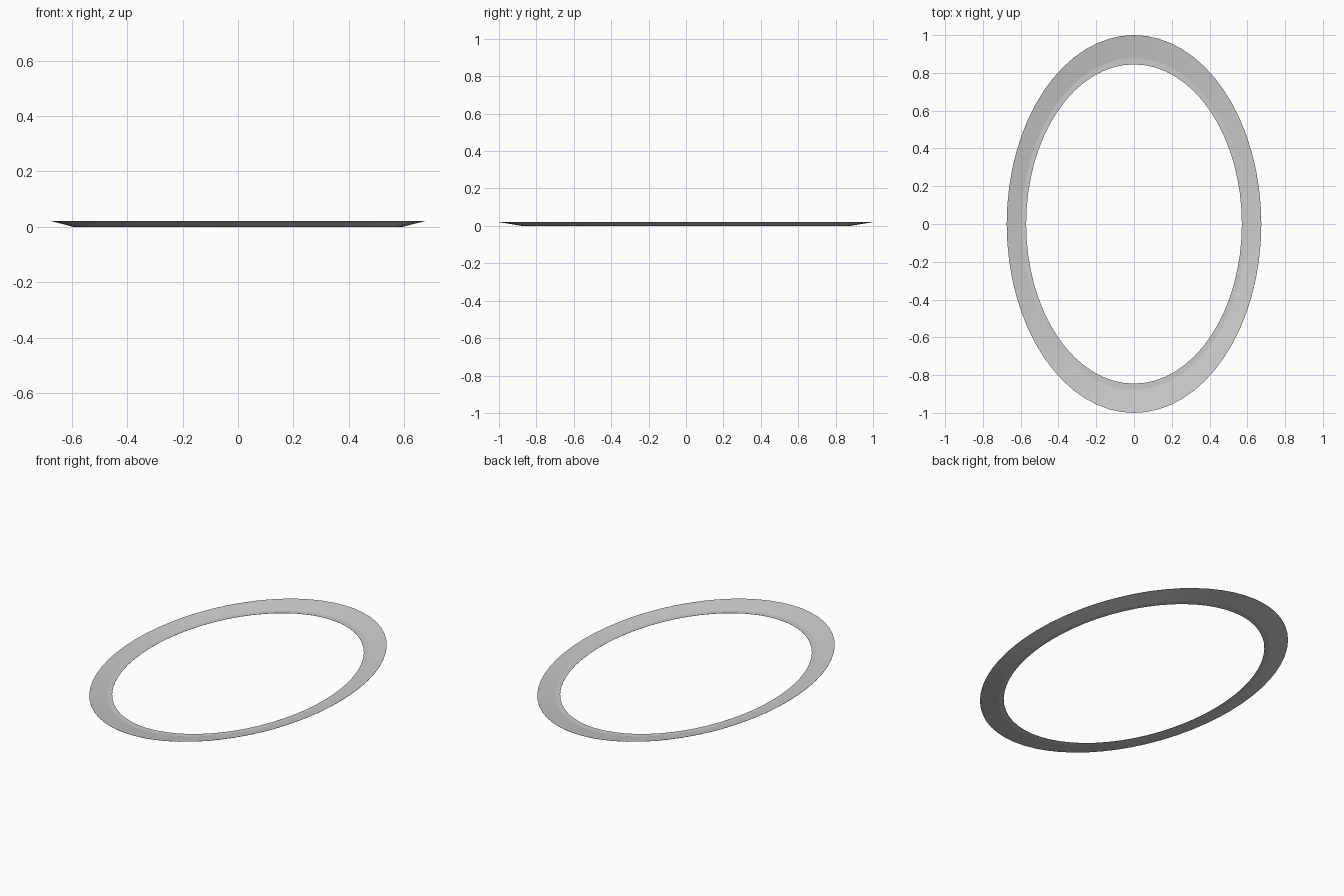
import bpy, bmesh, math

if "Cube" in bpy.data.objects:
    bpy.data.objects.remove(bpy.data.objects["Cube"])

SEG = 64
# closed cross-section of the shallow oval rim: (x radius, y radius, z)
PROFILE = [
    (0.571, 0.845, 0.001),   # inner edge, top
    (0.571, 0.845, 0.0),     # inner edge, bottom
    (0.595, 0.878, 0.0),     # end of flat lip, underside
    (0.674, 1.0, 0.020),     # outer edge, bottom
    (0.674, 1.0, 0.021),     # outer edge, top
    (0.595, 0.878, 0.001),   # end of flat lip, top
]


def oval_sweep(name, profile, seg):
    bm = bmesh.new()
    rings = []
    for i in range(seg):
        a = 2 * math.pi * i / seg
        rings.append([bm.verts.new((rx * math.cos(a), ry * math.sin(a), z))
                      for rx, ry, z in profile])
    n = len(profile)
    for i in range(seg):
        r0, r1 = rings[i], rings[(i + 1) % seg]
        for j in range(n):
            k = (j + 1) % n
            bm.faces.new((r0[j], r1[j], r1[k], r0[k]))
    bmesh.ops.recalc_face_normals(bm, faces=bm.faces)
    mesh = bpy.data.meshes.new(name)
    bm.to_mesh(mesh)
    bm.free()
    ob = bpy.data.objects.new(name, mesh)
    bpy.context.collection.objects.link(ob)
    return ob


# oval rim: narrow flat lip with a shallow flared band
rim = oval_sweep("oval_rim", PROFILE, SEG)
bpy.context.view_layer.objects.active = rim
rim.select_set(True)
bpy.ops.object.shade_smooth_by_angle(angle=math.radians(7))
